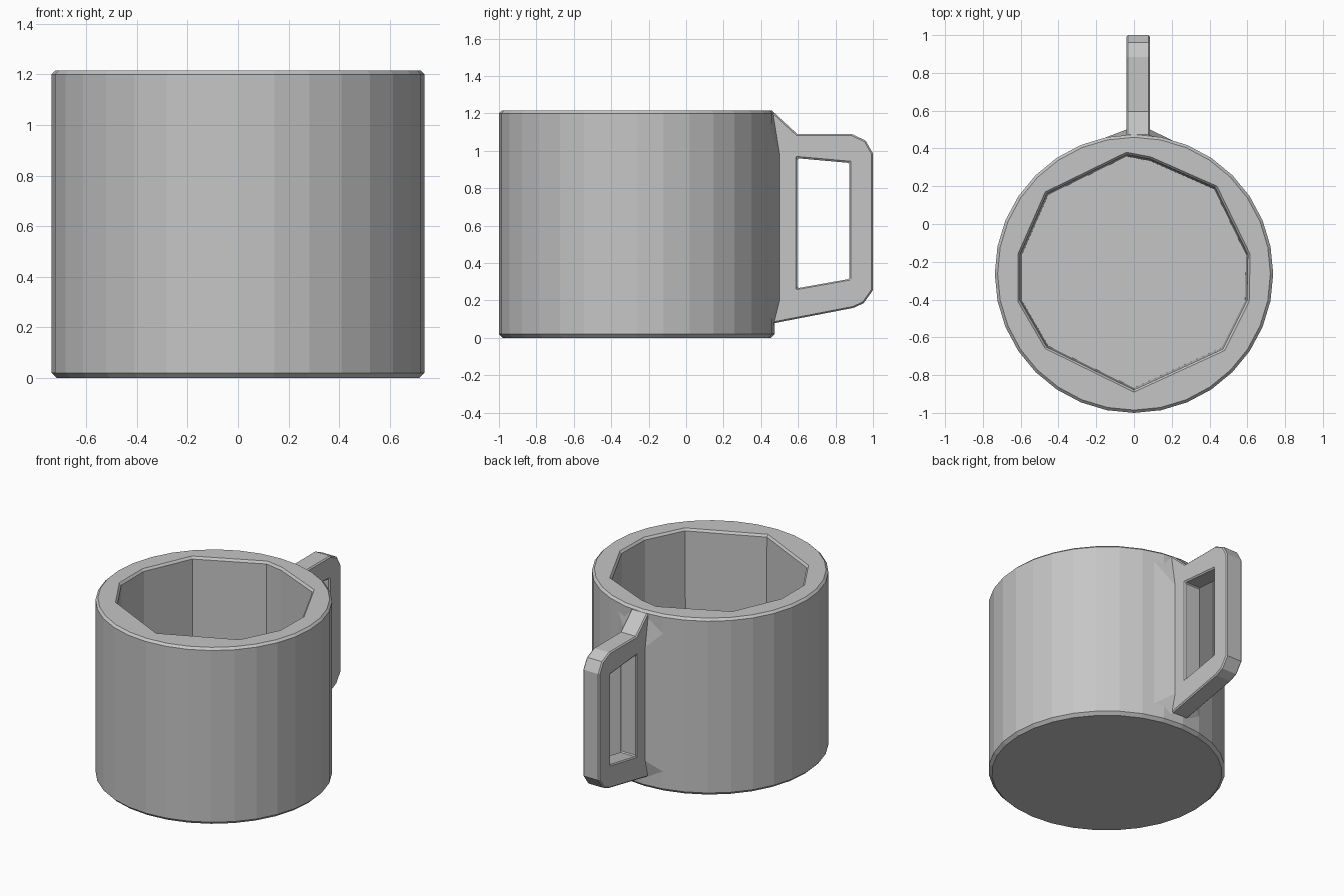
import bpy, bmesh, math
from mathutils import Vector

cube = bpy.data.objects.get("Cube")
if cube:
    bpy.data.objects.remove(cube, do_unlink=True)

grey = bpy.data.materials.new("stone_grey")
grey.use_nodes = True
colour = (0.56, 0.56, 0.56, 1)
grey.diffuse_color = colour
grey.node_tree.nodes["Principled BSDF"].inputs["Base Color"].default_value = colour

CENTRE_Y, RADIUS, HEIGHT, SIDES = -0.263, 0.737, 1.215, 32


def finish(bm, name):
    bmesh.ops.recalc_face_normals(bm, faces=bm.faces)
    mesh = bpy.data.meshes.new(name)
    bm.to_mesh(mesh)
    bm.free()
    mesh.materials.append(grey)
    obj = bpy.data.objects.new(name, mesh)
    bpy.context.collection.objects.link(obj)
    return obj


def ring(bm, points):
    return [bm.verts.new(p) for p in points]


def loop_edges(bm, verts):
    pairs = zip(verts, verts[1:] + verts[:1])
    return [bm.edges.get(p) or bm.edges.new(p) for p in pairs]


def skin(bm, rings):
    for a, b in zip(rings, rings[1:]):
        for i in range(len(a)):
            j = (i + 1) % len(a)
            bm.faces.new((a[i], a[j], b[j], b[i]))


# Cup body: bevelled round outside, faceted tapering cavity
bm = bmesh.new()


def circle(r, z):
    turns = [math.tau * i / SIDES for i in range(SIDES)]
    return [(r * math.cos(t), CENTRE_Y + r * math.sin(t), z) for t in turns]


mouth = [(-0.04, 0.38), (0.09, 0.355), (0.44, 0.2), (0.615, -0.16),
         (0.61, -0.41), (0.48, -0.67), (0, -0.89), (-0.47, -0.66),
         (-0.615, -0.41), (-0.615, -0.16), (-0.47, 0.17)]


def cavity(scale, z):
    return [(x * scale, CENTRE_Y + (y - CENTRE_Y) * scale, z) for x, y in mouth]


outer = [ring(bm, circle(r, z)) for r, z in (
    (RADIUS - 0.02, 0), (RADIUS, 0.02),
    (RADIUS, HEIGHT - 0.015), (RADIUS - 0.015, HEIGHT))]
skin(bm, outer)
bm.faces.new(outer[0])
inner = [ring(bm, cavity(s, z)) for s, z in (
    (1, HEIGHT), (0.98, HEIGHT - 0.015), (0.965, 0.12))]
skin(bm, inner)
bm.faces.new(inner[-1])
bmesh.ops.triangle_fill(bm, use_beauty=True, normal=Vector((0, 0, 1)),
                        edges=loop_edges(bm, outer[-1]) + loop_edges(bm, inner[0]))
finish(bm, "cup_body")

# Handle: flat outline with a window, extruded sideways
LEFT, RIGHT = 0.085, -0.04
outline = [(0.43, 1.2), (0.475, 1.2), (0.595, 1.09), (0.885, 1.09), (0.96, 1.055),
           (1, 0.985), (1, 0.255), (0.95, 0.185), (0.895, 0.16),
           (0.48, 0.08), (0.43, 0.08)]
window = [(0.595, 0.96), (0.875, 0.935), (0.875, 0.315), (0.595, 0.265)]
bm = bmesh.new()
edges = []
for shape in (outline, window):
    edges += loop_edges(bm, ring(bm, [(RIGHT, y, z) for y, z in shape]))
bmesh.ops.triangle_fill(bm, use_beauty=True, edges=edges, normal=Vector((1, 0, 0)))
side = bmesh.ops.extrude_face_region(bm, geom=bm.faces[:])
moved = [g for g in side["geom"] if isinstance(g, bmesh.types.BMVert)]
bmesh.ops.translate(bm, verts=moved, vec=(LEFT - RIGHT, 0, 0))
bmesh.ops.dissolve_limit(bm, angle_limit=0.01, verts=bm.verts, edges=bm.edges)
handle = finish(bm, "handle")
bevel = handle.modifiers.new("edge_bevel", 'BEVEL')
bevel.width = 0.008
bevel.segments = 1
bevel.limit_method = 'ANGLE'
bevel.angle_limit = math.radians(50)

# Flared root that blends the handle into the wall
bm = bmesh.new()
for x in (LEFT, RIGHT):
    for y, z in ((0.5, 0.2), (0.5, 0.98), (0.465, 0.06), (0.465, 1.2)):
        bm.verts.new((x, y, z))
for x in (-0.25, 0.25):
    for z in (0.08, 1.19):
        bm.verts.new((x, 0.42, z))
bmesh.ops.convex_hull(bm, input=bm.verts)
finish(bm, "handle_root")
